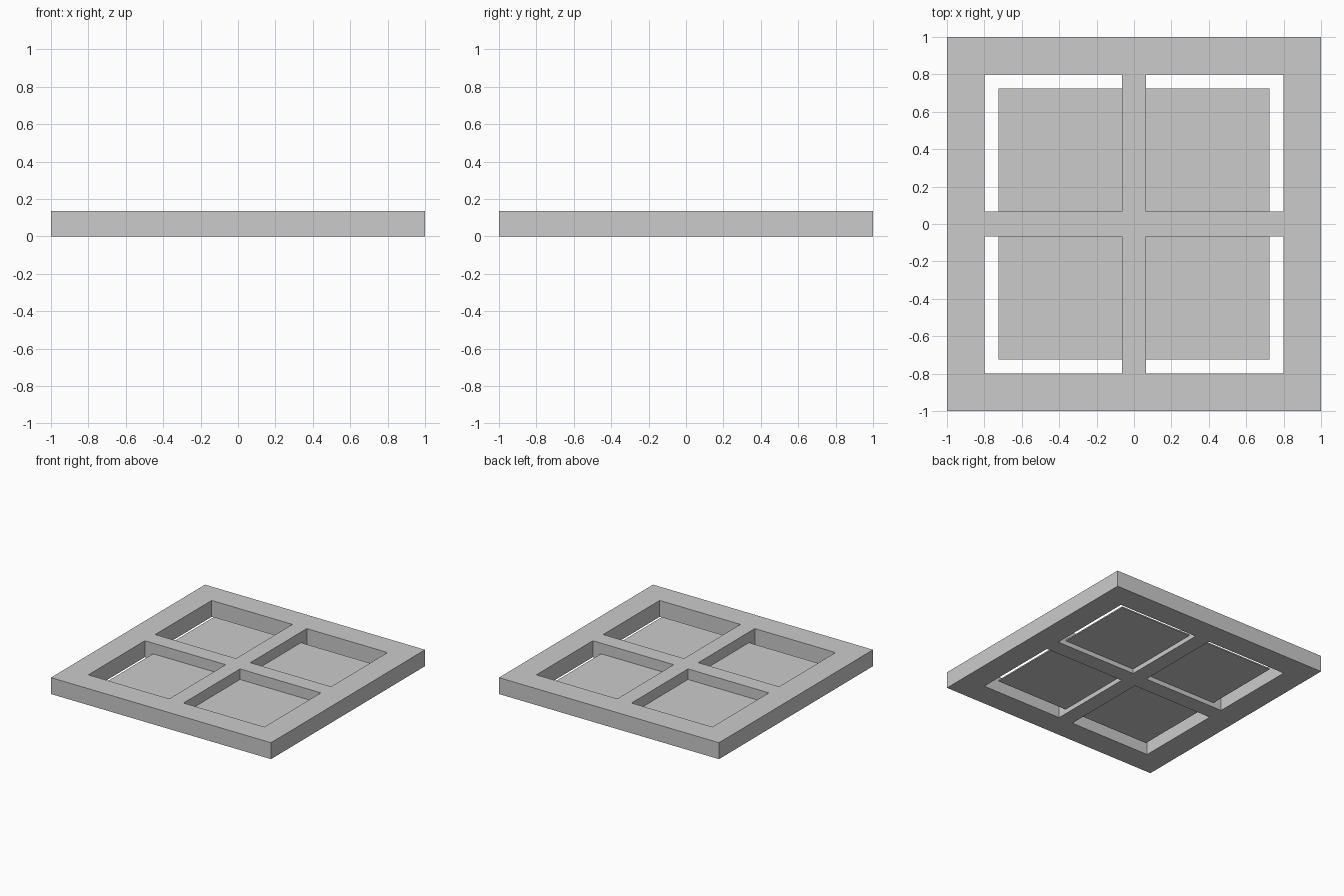
import bpy

if "Cube" in bpy.data.objects:
    bpy.data.objects.remove(bpy.data.objects["Cube"])

H = 0.135      # frame thickness
OUT, INN = 1.0, 0.8


def box(name, x0, x1, y0, y1, z0, z1):
    bpy.ops.mesh.primitive_cube_add(
        size=1, location=((x0 + x1) / 2, (y0 + y1) / 2, (z0 + z1) / 2))
    ob = bpy.context.object
    ob.name = name
    ob.scale = (x1 - x0, y1 - y0, z1 - z0)
    bpy.ops.object.transform_apply(location=False, rotation=False, scale=True)
    return ob


# outer frame: full-width rails, stiles fitted between them
box("back_rail", -OUT, OUT, INN, OUT, 0, H)
box("front_rail", -OUT, OUT, -OUT, -INN, 0, H)
box("left_stile", -OUT, -INN, -INN, INN, 0, H)
box("right_stile", INN, OUT, -INN, INN, 0, H)

# glazing bars: one through bar and two cross bars
B = 0.067
box("long_bar", -0.065, 0.065, -INN, INN, 0, H)
box("left_cross_bar", -INN, -0.065, -B, B, 0, H)
box("right_cross_bar", 0.065, INN, -B, B, 0, H)

# thin pane held by the bars, with a gap to the frame
box("glass_pane", -0.725, 0.725, -0.725, 0.725, 0.038, 0.048)
